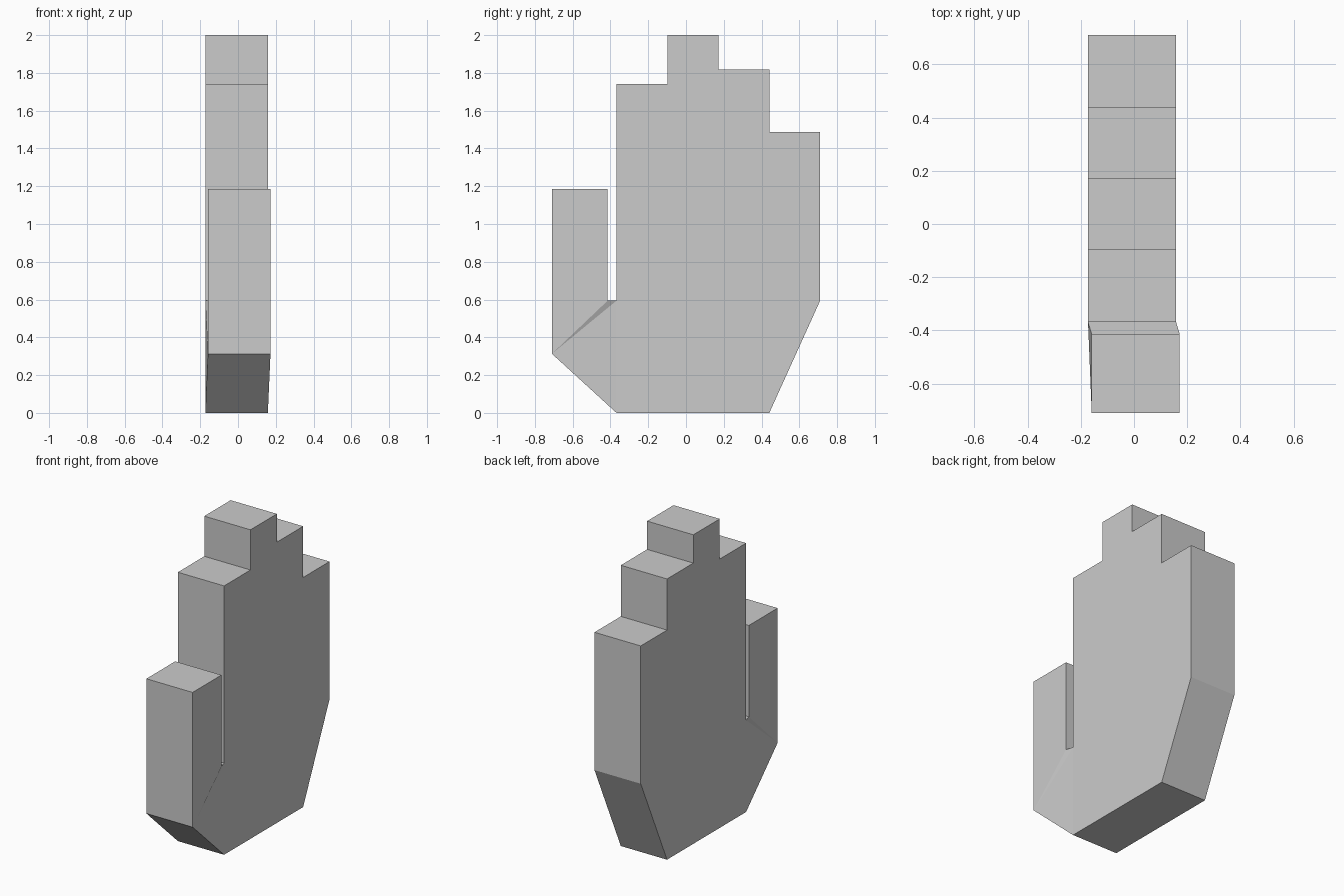
import bpy
import bmesh

if "Cube" in bpy.data.objects:
    bpy.data.objects.remove(bpy.data.objects["Cube"])

HALF = 0.1655            # half thickness of the hand
BODY_X, THUMB_X = -0.0075, 0.0065   # the thumb sits slightly forward of the palm


def make_object(name, bm):
    bmesh.ops.recalc_face_normals(bm, faces=bm.faces)
    mesh = bpy.data.meshes.new(name)
    bm.to_mesh(mesh)
    bm.free()
    obj = bpy.data.objects.new(name, mesh)
    bpy.context.collection.objects.link(obj)
    return obj


# Hand outline (y, z): palm, stepped fingers, then thumb
body = [(-0.368, 0), (0.441, 0), (0.71, 0.594), (0.71, 1.486), (0.441, 1.486),
        (0.441, 1.817), (0.172, 1.817), (0.172, 2), (-0.098, 2),
        (-0.098, 1.74), (-0.368, 1.74), (-0.368, 0.594)]
thumb = [(-0.415, 0.594), (-0.415, 1.185), (-0.71, 1.185), (-0.71, 0.313)]

bm = bmesh.new()
sides = []
for s in (-1, 1):
    sides.append([bm.verts.new((s * HALF + dx, y, z))
                  for pts, dx in ((body, BODY_X), (thumb, THUMB_X)) for y, z in pts])

# Broad faces: palm with fingers, thumb, and the two blending triangles
n, t = len(body), len(body) + len(thumb)
for v in sides:
    bm.faces.new(v[:n])
    bm.faces.new(v[n:])
    bm.faces.new((v[t - 1], v[n - 1], v[n]))
    bm.faces.new((v[t - 1], v[0], v[n - 1]))

# Rim around the outline
a, b = sides
for i in range(t):
    j = (i + 1) % t
    bm.faces.new((a[i], a[j], b[j], b[i]))
make_object("hand", bm)

# Square panel lying on the palm
bm = bmesh.new()
x = BODY_X + HALF + 0.001
bm.faces.new([bm.verts.new((x, y, z)) for y, z in
              ((-0.178, 0.306), (0.331, 0.306), (0.331, 0.809), (-0.178, 0.809))])
panel = make_object("palm_panel", bm)
if panel.data.polygons[0].normal.x < 0:
    panel.data.flip_normals()
